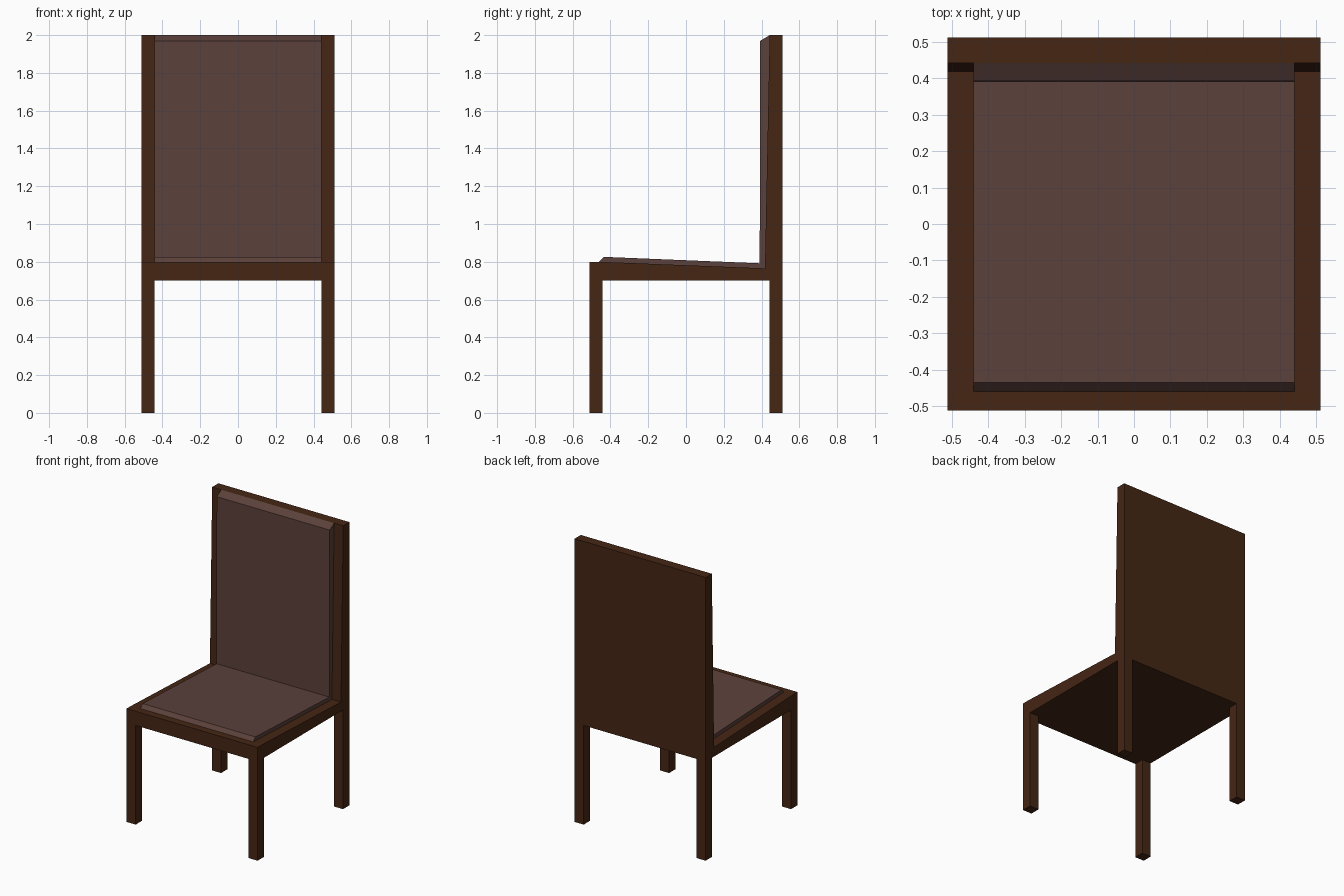
import bpy, bmesh

if "Cube" in bpy.data.objects:
    bpy.data.objects.remove(bpy.data.objects["Cube"])

H = 0.512   # half width of the chair
I = 0.441   # inner edge of the legs, half width of the cushions


def material(name, color):
    mat = bpy.data.materials.new(name)
    mat.diffuse_color = color
    mat.use_nodes = True
    mat.node_tree.nodes["Principled BSDF"].inputs["Base Color"].default_value = mat.diffuse_color
    return mat


wood = material("dark_wood", (0.060, 0.019, 0.007, 1))
fabric = material("brown_fabric", (0.105, 0.052, 0.043, 1))


def extrude_profile(name, profile, half_width, mat):
    """Extrude a closed (y, z) side profile along x, symmetric about x = 0."""
    bm = bmesh.new()
    face = bm.faces.new([bm.verts.new((-half_width, y, z)) for y, z in profile])
    ext = bmesh.ops.extrude_face_region(bm, geom=[face])
    moved = [v for v in ext["geom"] if isinstance(v, bmesh.types.BMVert)]
    bmesh.ops.translate(bm, verts=moved, vec=(2 * half_width, 0, 0))
    bmesh.ops.recalc_face_normals(bm, faces=bm.faces)
    mesh = bpy.data.meshes.new(name)
    bm.to_mesh(mesh)
    bm.free()
    mesh.materials.append(mat)
    obj = bpy.data.objects.new(name, mesh)
    bpy.context.collection.objects.link(obj)
    return obj


# Seat and backrest frame, with the seat sloping down to a slightly reclined back
extrude_profile("seat_and_back_frame", [
    (-H, 0.7), (H, 0.7), (H, 2.0), (0.443, 2.0),
    (0.418, 0.765), (-0.46, 0.8), (-H, 0.8)], H, wood)

# Cushions, meeting along a mitre at the rear of the seat
extrude_profile("seat_cushion", [
    (-0.46, 0.8), (0.418, 0.765), (0.390, 0.792), (-0.436, 0.826)], I, fabric)
extrude_profile("back_cushion", [
    (0.418, 0.765), (0.443, 2.0), (0.393, 1.97), (0.390, 0.792)], I, fabric)

# Four square legs, flush with the frame corners
for label, y0, y1 in (("front", -H, -I), ("back", I, H)):
    for side, sx in (("left", -1), ("right", 1)):
        leg = extrude_profile(f"{label}_{side}_leg", [
            (y0, 0), (y1, 0), (y1, 0.7), (y0, 0.7)], (H - I) / 2, wood)
        leg.location.x = sx * (H + I) / 2
